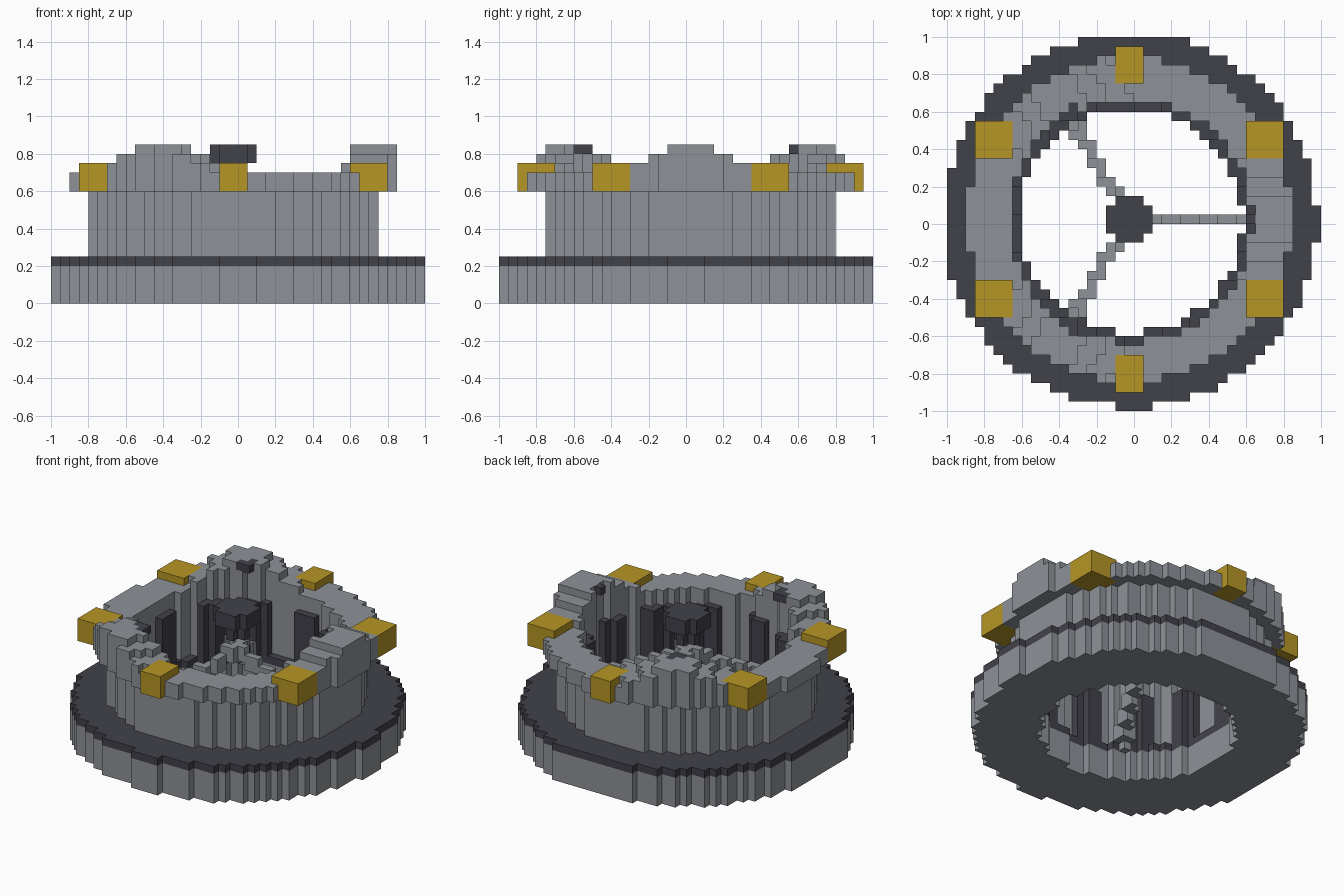
import bpy, bmesh, math

if "Cube" in bpy.data.objects:
    bpy.data.objects.remove(bpy.data.objects["Cube"])

V = 0.05                     # block size
CX, CY = -0.025, 0.025       # centre block position
GRID = range(-20, 21)


def material(name, rgb):
    m = bpy.data.materials.new(name)
    m.use_nodes = True
    m.diffuse_color = (*rgb, 1)
    m.node_tree.nodes["Principled BSDF"].inputs["Base Color"].default_value = (*rgb, 1)
    return m


grey = material("stone grey", (0.27, 0.285, 0.31))
dark = material("dark slate", (0.053, 0.053, 0.068))
gold = material("gold", (0.47, 0.305, 0.018))


def add_layer(bm, rule, z0, z1):
    """Fill the blocks chosen by rule(i, j) from level z0 to level z1."""
    corners, faces = {}, []

    def corner(i, j):
        if (i, j) not in corners:
            corners[i, j] = bm.verts.new((CX + (i - 0.5) * V, CY + (j - 0.5) * V, z0 * V))
        return corners[i, j]

    for i in GRID:
        for j in GRID:
            if rule(i, j):
                faces.append(bm.faces.new([corner(i, j), corner(i + 1, j),
                                           corner(i + 1, j + 1), corner(i, j + 1)]))
    if not faces:
        return
    out = bmesh.ops.extrude_face_region(bm, geom=faces)["geom"]
    top = [g for g in out if isinstance(g, bmesh.types.BMVert)]
    bmesh.ops.translate(bm, verts=top, vec=(0, 0, (z1 - z0) * V))


def part(name, mat, *layers):
    bm = bmesh.new()
    for rule, z0, z1 in layers:
        add_layer(bm, rule, z0, z1)
    bmesh.ops.recalc_face_normals(bm, faces=bm.faces[:])
    me = bpy.data.meshes.new(name)
    bm.to_mesh(me)
    bm.free()
    me.materials.append(mat)
    ob = bpy.data.objects.new(name, me)
    bpy.context.scene.collection.objects.link(ob)


# Shape rules on the block grid
def shifted_disc(r):
    return lambda i, j: math.hypot(i - 0.1, j + 0.1) <= r


def disc(r):
    return lambda i, j: math.hypot(i, j) <= r


def minus(a, b):
    return lambda i, j: a(i, j) and not b(i, j)


def along(i, j, angle):
    """Distance along and across a spoke direction."""
    c, s = math.cos(math.radians(angle)), math.sin(math.radians(angle))
    return i * c + j * s, j * c - i * s


ARMS = (0, 120, 240)
hole, wall_hole = shifted_disc(12), shifted_disc(13)

# Base plate with dark top
base = minus(shifted_disc(20), hole)
part("base_plate", grey, (base, 0, 4))
part("base_top", dark, (base, 4, 5))

# Drum wall and overhanging rim
part("drum_wall", grey, (minus(disc(15.6), wall_hole), 5, 12))
rim = minus(disc(17.4), wall_hole)


def is_lug(i, j):
    front_back = abs(i) <= 1 and 15 <= abs(j) <= 18
    side = 13 <= abs(i) <= 16 and 7 <= abs(j) <= 10
    return front_back or side


part("rim", grey, (minus(rim, is_lug), 12, 14))
part("gold_lugs", gold, (is_lug, 12, 15))

# Dark pilasters inside the wall
lining = minus(wall_hole, hole)


def pilaster(i, j):
    sector = math.degrees(math.atan2(j, i)) % 360 // 15
    return lining(i, j) and sector % 2 == 1


part("inner_pilasters", dark, (pilaster, 5, 12))


# Stepped crests on the rim, with a dark stud at each inner edge
def stud(i, j):
    return any(12.5 <= a <= 13.5 and abs(t) < 0.9
               for a, t in (along(i, j, g) for g in ARMS))


def crest(half_width):
    def rule(i, j):
        return rim(i, j) and not is_lug(i, j) and any(
            a > 0 and abs(t) <= half_width for a, t in (along(i, j, g) for g in ARMS))
    return rule


part("rim_crests", grey, (crest(6.5), 14, 15), (crest(4.5), 15, 16),
     (minus(crest(2.5), stud), 16, 17))
part("crest_studs", dark, (stud, 16, 17))


# Spokes stepping down from the middle to the base
def spoke_step(n):
    def rule(i, j):
        return round(math.hypot(i, j)) == n and any(
            -0.5 < a < 12.9 and abs(t) < 0.7 for a, t in (along(i, j, g) for g in ARMS))
    return rule


part("spokes", grey, *[(spoke_step(n), 10 - n // 2, 12 - n // 2) for n in range(13)])

# Floating hub
part("hub", dark, (disc(2.3), 15, 17), (disc(1.1), 13, 15))
